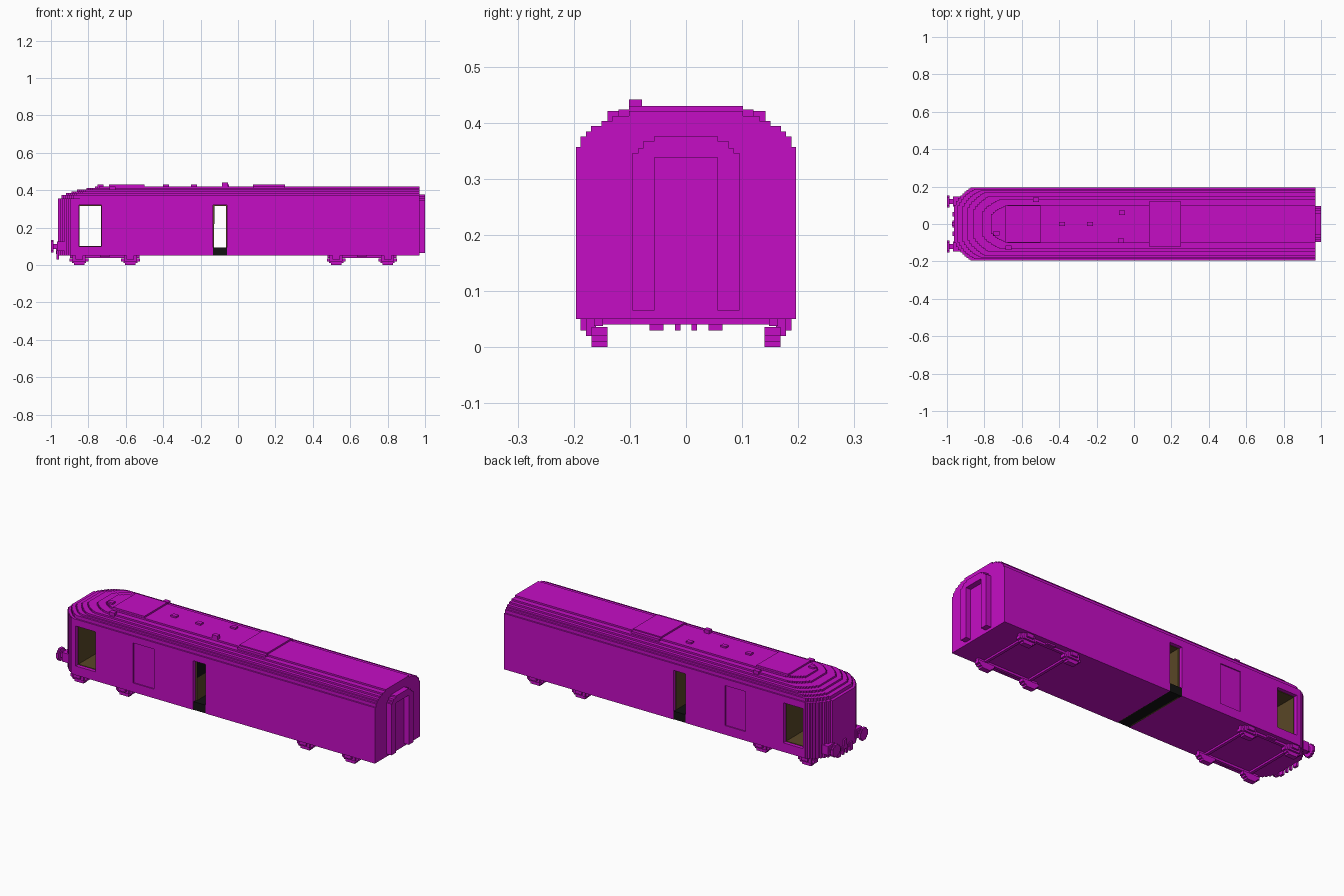
import bpy, bmesh

if "Cube" in bpy.data.objects:
    bpy.data.objects.remove(bpy.data.objects["Cube"])


def material(name, rgb):
    m = bpy.data.materials.new(name)
    m.use_nodes = True
    m.diffuse_color = (*rgb, 1)
    m.node_tree.nodes["Principled BSDF"].inputs["Base Color"].default_value = (*rgb, 1)
    return m


MAGENTA = material("magenta paint", (0.56, 0.004, 0.56))
BROWN = material("brown lining", (0.10, 0.062, 0.02))
BLACK = material("black floor", (0.006, 0.006, 0.006))


def finish(name, bm, mat):
    bmesh.ops.recalc_face_normals(bm, faces=bm.faces)
    me = bpy.data.meshes.new(name)
    bm.to_mesh(me)
    bm.free()
    me.materials.append(mat)
    ob = bpy.data.objects.new(name, me)
    bpy.context.collection.objects.link(ob)
    return ob


def boxes(name, spans, mat=MAGENTA):
    """One object from boxes given as (x0, x1, y0, y1, z0, z1)."""
    bm = bmesh.new()
    for x0, x1, y0, y1, z0, z1 in spans:
        vs = bmesh.ops.create_cube(bm, size=1)["verts"]
        for v in vs:
            v.co = ((x0 + x1) / 2 + v.co.x * (x1 - x0),
                    (y0 + y1) / 2 + v.co.y * (y1 - y0),
                    (z0 + z1) / 2 + v.co.z * (z1 - z0))
    return finish(name, bm, mat)


def both(span):
    """A box and its mirror across the length of the car."""
    x0, x1, y0, y1, z0, z1 = span
    return [span, (x0, x1, -y1, -y0, z0, z1)]


def prism(name, points, offset, mat=MAGENTA):
    bm = bmesh.new()
    face = bm.faces.new([bm.verts.new(p) for p in points])
    ext = bmesh.ops.extrude_face_region(bm, geom=[face])["geom"]
    bmesh.ops.translate(bm, vec=offset,
                        verts=[g for g in ext if isinstance(g, bmesh.types.BMVert)])
    return finish(name, bm, mat)


REAR = 0.97


def layer(name, half, nose, z0, z1, steps=9):
    """Plan slab with a square rear and a stepped, rounded nose."""
    depth, side, power = 0.1, half * 0.57, 1.4
    pts = []
    for i in range(steps):
        t = 1 - (i + 0.5) / steps
        y = half - side + side * (1 - t ** power) ** (1 / power)
        pts += [(nose + depth * i / steps, y, z0), (nose + depth * (i + 1) / steps, y, z0)]
    pts += [(nose + depth, half, z0), (REAR, half, z0)]
    pts += [(x, -y, z) for x, y, z in reversed(pts)]
    return prism(name, pts, (0, 0, z1 - z0))


# Body with openings through both sides and shallow side panels
HALF = 0.196
body = layer("body", HALF, -0.962, 0.05, 0.357)
window = (-0.85, -0.73, 0.10, 0.32)
door = (-0.135, -0.06, 0.05, 0.32)
cuts = [(window[0], window[1], -0.3, 0.3, window[2], window[3]),
        (door[0], door[1], -0.3, 0.3, 0.0, door[3])]
cuts += both((-0.5, -0.375, HALF - 0.006, 0.3, 0.10, 0.32))
cutter = boxes("opening_cutter", cuts)
cutter.hide_render = True
mod = body.modifiers.new("openings", "BOOLEAN")
mod.operation, mod.solver, mod.object = "DIFFERENCE", "EXACT", cutter
bpy.context.view_layer.objects.active = body
bpy.ops.object.modifier_apply(modifier=mod.name)
bpy.data.objects.remove(cutter)

# Brown linings inside the openings
D, T = 0.176, 0.003
a, b, c, d = window
boxes("window_lining", [(a, a + T, -D, D, c, d), (b - T, b, -D, D, c, d),
                        (a, b, -D, D, c, c + T), (a, b, -D, D, d - T, d)], BROWN)
a, b, c, d = door
boxes("door_lining", [(a, a + 0.008, -D, D, c, d), (b - T, b, -D, D, c, d),
                      (a, b, -D, D, d - T, d)], BROWN)
boxes("door_floor", [(a, b, -HALF + 0.002, HALF - 0.002, c, 0.095)], BLACK)
boxes("door_dark_panel", [(a + 0.007, a + 0.01, -D, -0.06, 0.22, d - T)], BLACK)

# Stepped roof: half width, nose position, top height
z = 0.357
for n, (half, nose, top) in enumerate([
        (0.188, -0.945, 0.375), (0.178, -0.92, 0.384), (0.169, -0.89, 0.394),
        (0.151, -0.86, 0.403), (0.131, -0.81, 0.412), (0.102, -0.765, 0.421)]):
    layer(f"roof_step_{n + 1}", half, nose, z, top)
    z = top

# Raised roof panels and small roof fittings
boxes("roof_panels", [(-0.69, -0.5, -0.1, 0.1, 0.42, 0.43),
                      (0.08, 0.25, -0.12, 0.12, 0.41, 0.424),
                      (0.08, 0.25, -0.102, 0.102, 0.42, 0.43)])
fittings = [(-0.385, 0, 0.43), (-0.235, 0, 0.43), (-0.065, 0.06, 0.43),
            (-0.07, -0.09, 0.441), (-0.735, -0.05, 0.43),
            (-0.525, 0.13, 0.421), (-0.67, -0.128, 0.421)]
boxes("roof_fittings", [(x - 0.016, x + 0.016, y - 0.012, y + 0.012, 0.40, top)
                        for x, y, top in fittings])

# Rear gangway: stepped arch frame around a recessed doorway
arch = [(0.056, 0.065), (0.095, 0.065), (0.095, 0.346), (0.085, 0.346), (0.085, 0.355),
        (0.076, 0.355), (0.076, 0.367), (0.056, 0.367), (0.056, 0.376)]
outline = arch + [(-y, h) for y, h in reversed(arch)] + [(-0.056, 0.338), (0.056, 0.338)]
prism("gangway_frame", [(REAR - 0.005, y, h) for y, h in outline], (0.035, 0, 0))

# Nose: buffers with stepped round heads, beam, coupling and hoses
parts = []
for y in (-0.12, 0.12):
    for w, h in ((0.033, 0.014), (0.025, 0.025), (0.014, 0.033)):
        parts.append((-1.0, -0.986, y - w, y + w, 0.1 - h, 0.1 + h))
    parts.append((-0.99, -0.9, y - 0.013, y + 0.013, 0.087, 0.113))
    parts.append((-0.968, -0.9, y - 0.027, y + 0.027, 0.075, 0.125))
boxes("buffers", parts)
hoses = [(-0.972, -0.955, -0.01, 0.01, 0.06, 0.11)]
for span in ((-0.97, -0.957, 0.04, 0.065, 0.03, 0.075),
             (-0.97, -0.957, 0.01, 0.02, 0.03, 0.075)):
    hoses += both(span)
boxes("coupling_and_hoses", hoses)

# Two bogies with stepped wheels
for name, centre in (("nose", -0.7125), ("rear", 0.6625)):
    frame = both((centre - 0.185, centre + 0.185, 0.148, 0.164, 0.038, 0.052))
    frame += both((centre - 0.025, centre + 0.025, 0.164, 0.178, 0.042, 0.052))
    wheels = []
    for x in (centre - 0.1375, centre + 0.1375):
        frame.append((x - 0.008, x + 0.008, -0.15, 0.15, 0.04, 0.052))
        frame += both((x - 0.035, x + 0.035, 0.16, 0.178, 0.02, 0.052))
        frame += both((x - 0.02, x + 0.02, 0.17, 0.188, 0.03, 0.052))
        for w, z0, z1 in ((0.028, 0, 0.01), (0.038, 0.01, 0.02), (0.05, 0.02, 0.036)):
            wheels += both((x - w, x + w, 0.14, 0.168, z0, z1))
    boxes(name + "_bogie_frame", frame)
    boxes(name + "_wheels", wheels)
